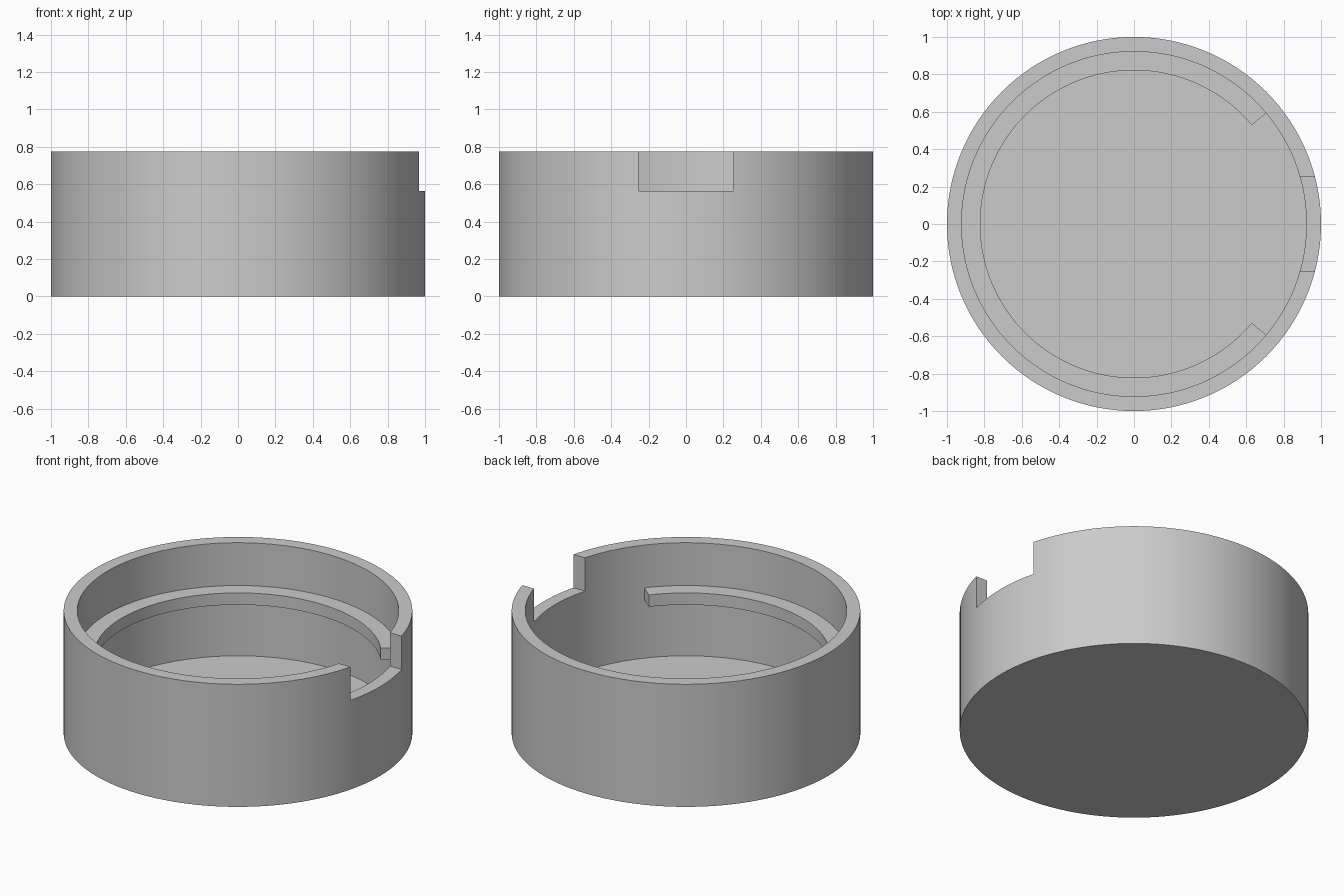
import bpy, bmesh
from math import cos, sin, radians, pi

old = bpy.data.objects.get("Cube")
if old:
    bpy.data.objects.remove(old, do_unlink=True)

HEIGHT, OUTER, INNER, FLOOR = 0.776, 1.0, 0.922, 0.06

grey = bpy.data.materials.new("light grey")
grey.use_nodes = True
colour = (0.6, 0.6, 0.6, 1)
grey.diffuse_color = colour
grey.node_tree.nodes["Principled BSDF"].inputs["Base Color"].default_value = colour


def make_object(name, bm):
    bmesh.ops.recalc_face_normals(bm, faces=bm.faces)
    mesh = bpy.data.meshes.new(name)
    bm.to_mesh(mesh)
    bm.free()
    mesh.materials.append(grey)
    obj = bpy.data.objects.new(name, mesh)
    bpy.context.collection.objects.link(obj)
    return obj


def make_rings(bm, profile, angles):
    return [[bm.verts.new((r * cos(a), r * sin(a), z)) for a in angles]
            for r, z in profile]


def bridge(bm, a, b, closed):
    n = len(a)
    for i in range(n if closed else n - 1):
        j = (i + 1) % n
        bm.faces.new((a[i], a[j], b[j], b[i]))


def activate(obj):
    bpy.ops.object.select_all(action="DESELECT")
    obj.select_set(True)
    bpy.context.view_layer.objects.active = obj


# Round cup: outside wall, rim, inside wall, floor and base
bm = bmesh.new()
sides = 128
rings = make_rings(bm, [(OUTER, 0), (OUTER, HEIGHT), (INNER, HEIGHT), (INNER, FLOOR)],
                   [2 * pi * i / sides for i in range(sides)])
for a, b in zip(rings, rings[1:]):
    bridge(bm, a, b, True)
bm.faces.new(rings[0])
bm.faces.new(rings[-1])
cup = make_object("cup", bm)

# Rectangular notch through the rim on the left side
bm = bmesh.new()
bmesh.ops.create_cube(bm, size=1)
bmesh.ops.scale(bm, vec=(0.6, 0.51, 0.5), verts=bm.verts)
bmesh.ops.translate(bm, vec=(1.0, 0, 0.565 + 0.25), verts=bm.verts)
cutter = make_object("notch_cutter", bm)
cutter.hide_render = True
cut = cup.modifiers.new("notch", "BOOLEAN")
cut.operation = "DIFFERENCE"
cut.solver = "EXACT"
cut.object = cutter
activate(cup)
bpy.ops.object.modifier_apply(modifier=cut.name)
bpy.data.objects.remove(cutter, do_unlink=True)

# Inner ledge: an open ring with its gap facing the notch
bm = bmesh.new()
steps = 100
angles = [radians(40 + 280 * i / steps) for i in range(steps + 1)]
low, high = 0.43, 0.505
rings = make_rings(bm, [(0.822, low), (0.822, high), (0.94, high), (0.94, low)], angles)
for k in range(4):
    bridge(bm, rings[k], rings[(k + 1) % 4], False)
for end in (0, -1):
    bm.faces.new([ring[end] for ring in rings])
ledge = make_object("inner_ledge", bm)

for obj in (cup, ledge):
    activate(obj)
    bpy.ops.object.shade_smooth_by_angle(angle=radians(30))
